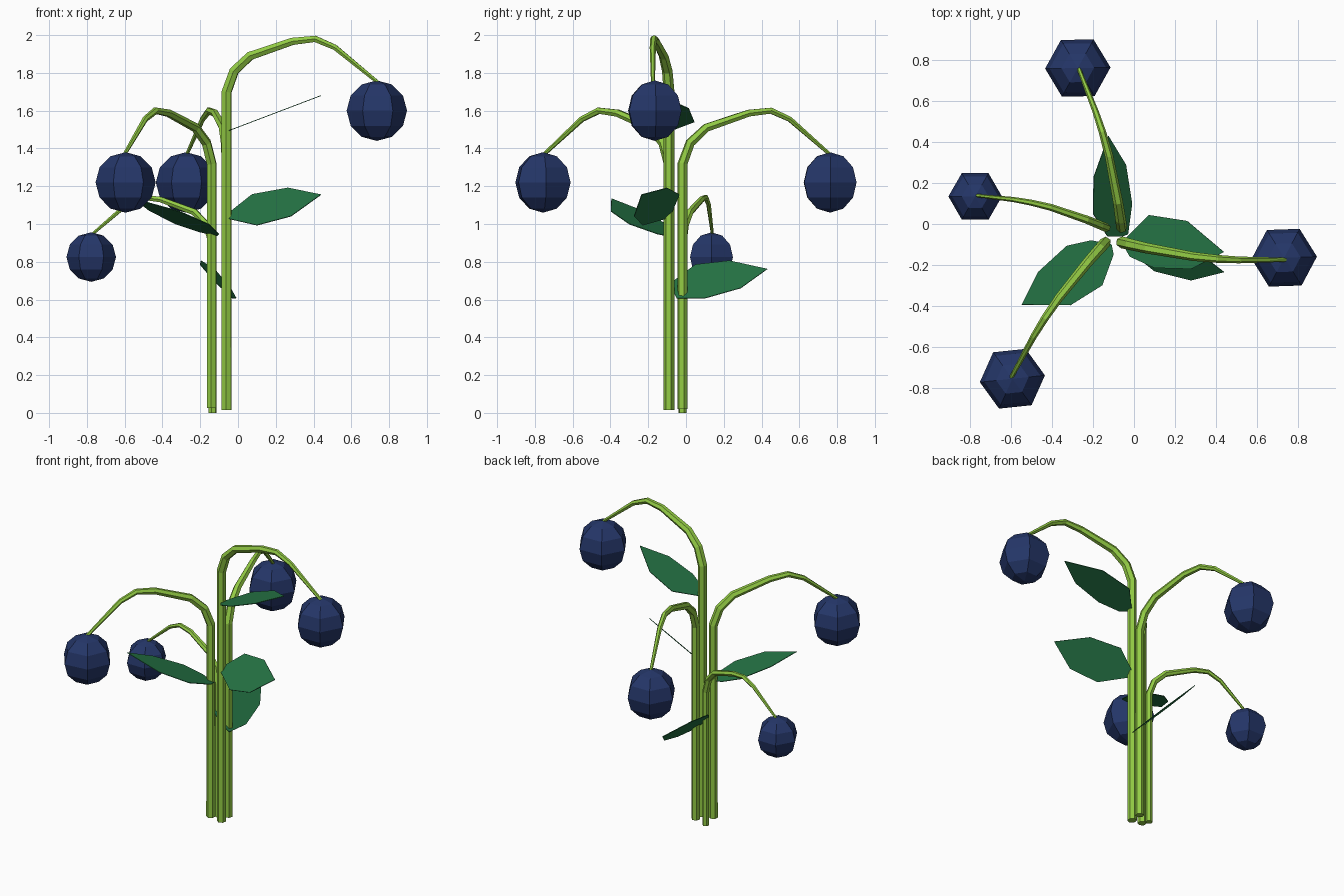
import bpy, bmesh, math
from mathutils import Matrix, Vector

if "Cube" in bpy.data.objects:
    bpy.data.objects.remove(bpy.data.objects["Cube"])


def material(name, rgb):
    m = bpy.data.materials.new(name)
    m.diffuse_color = (*rgb, 1)
    m.use_nodes = True
    m.node_tree.nodes["Principled BSDF"].inputs["Base Color"].default_value = m.diffuse_color
    return m


STEM = material("stem green", (0.29, 0.60, 0.058))
LEAF = material("leaf green", (0.018, 0.17, 0.058))
BERRY = material("berry blue", (0.018, 0.037, 0.14))

# arch profile shared by all stems: (fraction outward, rise, thickness)
ARCH = [(0, 0, 1), (.05, .11, .97), (.157, .19, .9), (.44, .267, .76),
        (.59, .28, .67), (.72, .235, .57), (1, .05, .36)]


def add_mesh(name, bm, mat):
    mesh = bpy.data.meshes.new(name)
    bm.to_mesh(mesh)
    bm.free()
    mesh.materials.append(mat)
    ob = bpy.data.objects.new(name, mesh)
    bpy.context.collection.objects.link(ob)
    return ob


def stem(name, base, end, z0, z1, radius, scale):
    base, end = Vector(base), Vector(end)
    head = end - base
    side = Vector((head.y, -head.x)).normalized()
    pts = [(base.x, base.y, z0, 1)]
    for f, rise, t in ARCH:
        p = base + head * f + side * 0.032 * math.sin(math.pi * f)
        pts.append((p.x, p.y, z1 + rise * scale, t))
    # six-sided tube swept along the path
    bm = bmesh.new()
    rings = []
    across = Vector((side.x, side.y, 0))
    for i, p in enumerate(pts):
        c = Vector(p[:3])
        a = (c - Vector(pts[max(i - 1, 0)][:3]))
        b = (Vector(pts[min(i + 1, len(pts) - 1)][:3]) - c)
        d = (a.normalized() + b.normalized()).normalized()
        v = d.cross(across).normalized()
        u = v.cross(d)
        r = radius * p[3]
        rings.append([bm.verts.new(c + (u * math.cos(k * math.pi / 3)
                                        + v * math.sin(k * math.pi / 3)) * r)
                      for k in range(6)])
    for lo, hi in zip(rings, rings[1:]):
        for k in range(6):
            n = (k + 1) % 6
            bm.faces.new((lo[k], lo[n], hi[n], hi[k]))
    bm.faces.new(rings[0])
    bm.faces.new(rings[-1])
    bmesh.ops.recalc_face_normals(bm, faces=bm.faces)
    add_mesh(name, bm, STEM)


def berry(name, loc, r, turn):
    bm = bmesh.new()
    bmesh.ops.create_uvsphere(
        bm, u_segments=6, v_segments=6, radius=r,
        matrix=Matrix.Translation(loc) @ Matrix.Rotation(math.radians(turn), 4, 'Z'))
    add_mesh(name, bm, BERRY)


def leaf(name, outline, z, qx, qy):
    # flat blade: plan outline (base first) laid on a tilted plane
    bx, by = outline[0]
    bm = bmesh.new()
    f = bm.faces.new([bm.verts.new((x, y, z + qx * (x - bx) + qy * (y - by)))
                      for x, y in outline])
    bm.normal_update()
    if f.normal.z < 0:
        f.normal_flip()
    ob = add_mesh(name, bm, LEAF)
    mod = ob.modifiers.new("thickness", 'SOLIDIFY')
    mod.thickness = 0.004
    mod.offset = 0


# stems
stem("tall_stem", (-.06, -.09), (.74, -.175), .015, 1.70, .029, 1)
stem("back_stem", (-.06, -.018), (-.27, .76), .02, 1.32, .027, 1)
stem("front_stem", (-.14, -.09), (-.60, -.75), .025, 1.32, .028, 1)
stem("small_stem", (-.135, -.018), (-.775, .14), 0, .90, .022, .86)

# berries
berry("tall_berry", (.735, -.165, 1.60), .16, 32)
berry("back_berry", (-.275, .763, 1.22), .16, 31)
berry("front_berry", (-.595, -.757, 1.22), .16, 36)
berry("small_berry", (-.777, .135, .825), .131, 30)

# leaves
leaf("upper_leaf", [(-.06, -.09), (.073, .044), (.26, .015), (.44, -.137),
                    (.28, -.22), (.10, -.215), (-.02, -.16)], 1.49, .38, 0)
leaf("right_leaf", [(-.06, -.08), (.075, -.035), (.265, -.10), (.44, -.235),
                    (.28, -.275), (.10, -.23), (-.05, -.11)], 1.05, .49, .9)
leaf("front_leaf", [(-.11, -.10), (-.21, -.08), (-.33, -.107), (-.47, -.235),
                    (-.55, -.395), (-.31, -.397), (-.155, -.30), (-.10, -.15)],
     .937, -.28, -.25)
leaf("back_leaf", [(-.055, -.06), (-.13, -.06), (-.20, .05), (-.197, .23), (-.125, .43),
                   (-.04, .29), (-.01, .10), (-.03, -.05)], .63, -.97, .13)
